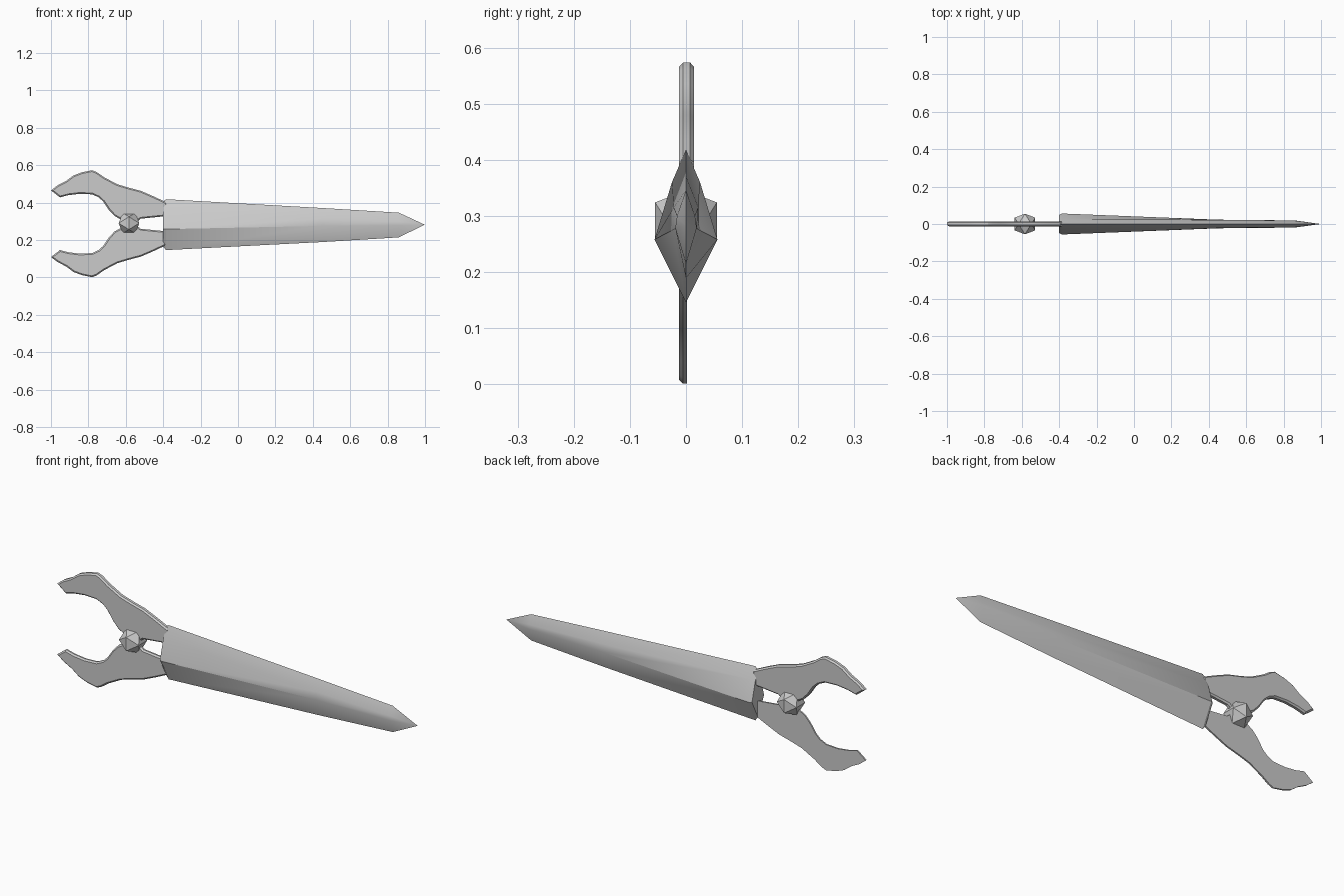
import bpy, bmesh
from mathutils import Vector

if "Cube" in bpy.data.objects:
    bpy.data.objects.remove(bpy.data.objects["Cube"])

MID = 0.287  # height of the mirror line between the two prongs


def finish(bm, name, smooth=None):
    bmesh.ops.recalc_face_normals(bm, faces=bm.faces)
    me = bpy.data.meshes.new(name)
    bm.to_mesh(me)
    bm.free()
    ob = bpy.data.objects.new(name, me)
    bpy.context.collection.objects.link(ob)
    if smooth:
        bpy.ops.object.select_all(action='DESELECT')
        bpy.context.view_layer.objects.active = ob
        ob.select_set(True)
        bpy.ops.object.shade_smooth_by_angle(angle=smooth)
    return ob


# Blade: ridged cross-sections lofted along x, closing in a point
# x, top z, upper ridge (y, z), lower ridge (y, z), bottom z
sections = [
    (-0.40, 0.405, 0.022, 0.352, 0.048, 0.258, 0.165),
    (-0.385, 0.418, 0.025, 0.360, 0.056, 0.258, 0.146),
    (0.45, 0.371, 0.022, 0.315, 0.023, 0.275, 0.189),
    (0.86, 0.346, 0.016, 0.300, 0.019, 0.278, 0.214),
]
bm = bmesh.new()
rings = []
for x, zt, uy, uz, ly, lz, zb in sections:
    half = [(uy, uz), (ly, lz)]
    pts = [(0, zt)] + half + [(0, zb)] + [(-y, z) for y, z in reversed(half)]
    rings.append([bm.verts.new((x, y, z)) for y, z in pts])
n = len(rings[0])
for a, b in zip(rings, rings[1:]):
    for i in range(n):
        j = (i + 1) % n
        bm.faces.new((a[i], a[j], b[j], b[i]))
bm.faces.new(rings[0])
tip = bm.verts.new((0.998, 0, 0.282))
for i in range(n):
    bm.faces.new((rings[-1][i], rings[-1][(i + 1) % n], tip))
finish(bm, "blade", 0.5)

# Curved prongs: one outline, mirrored for the lower prong
outline = [
    (-1.0, 0.465), (-0.965, 0.492), (-0.92, 0.515), (-0.88, 0.545), (-0.835, 0.562),
    (-0.78, 0.573), (-0.755, 0.563), (-0.715, 0.535), (-0.645, 0.498), (-0.585, 0.48),
    (-0.52, 0.463), (-0.455, 0.435), (-0.38, 0.400), (-0.38, 0.328), (-0.52, 0.314),
    (-0.535, 0.302), (-0.575, 0.298), (-0.63, 0.312), (-0.66, 0.328), (-0.69, 0.36),
    (-0.72, 0.405), (-0.745, 0.428), (-0.78, 0.444), (-0.845, 0.447), (-0.905, 0.44),
    (-0.952, 0.428),
]


def prong(name, flip, y0, y1, both_sides):
    bm = bmesh.new()
    vs = [bm.verts.new((x, y0, 2 * MID - z if flip else z)) for x, z in outline]
    face = bm.faces.new(vs)
    out = bmesh.ops.extrude_face_region(bm, geom=[face], use_keep_orig=True)
    for v in out["geom"]:
        if isinstance(v, bmesh.types.BMVert):
            v.co.y = y1
    bmesh.ops.recalc_face_normals(bm, faces=bm.faces)
    rim = [e for e in bm.edges
           if abs(e.verts[0].co.y - e.verts[1].co.y) < 1e-6
           and (both_sides or e.verts[0].co.y < y0 + 1e-5)]
    bmesh.ops.bevel(bm, geom=rim, offset=0.007, segments=1, affect='EDGES')
    finish(bm, name, 0.5)


prong("upper_prong", False, -0.0125, 0.0145, True)
prong("lower_prong", True, -0.0125, 0.002, False)

# Gem: regular icosahedron held between the prongs
bm = bmesh.new()
a, b = 0.034, 0.055
centre = Vector((-0.583, 0, MID + 0.003))
for s in (-1, 1):
    for t in (-1, 1):
        for p in ((0, s * b, t * a), (s * a, 0, t * b), (s * b, t * a, 0)):
            bm.verts.new(centre + Vector(p))
bmesh.ops.convex_hull(bm, input=bm.verts)
finish(bm, "gem")
